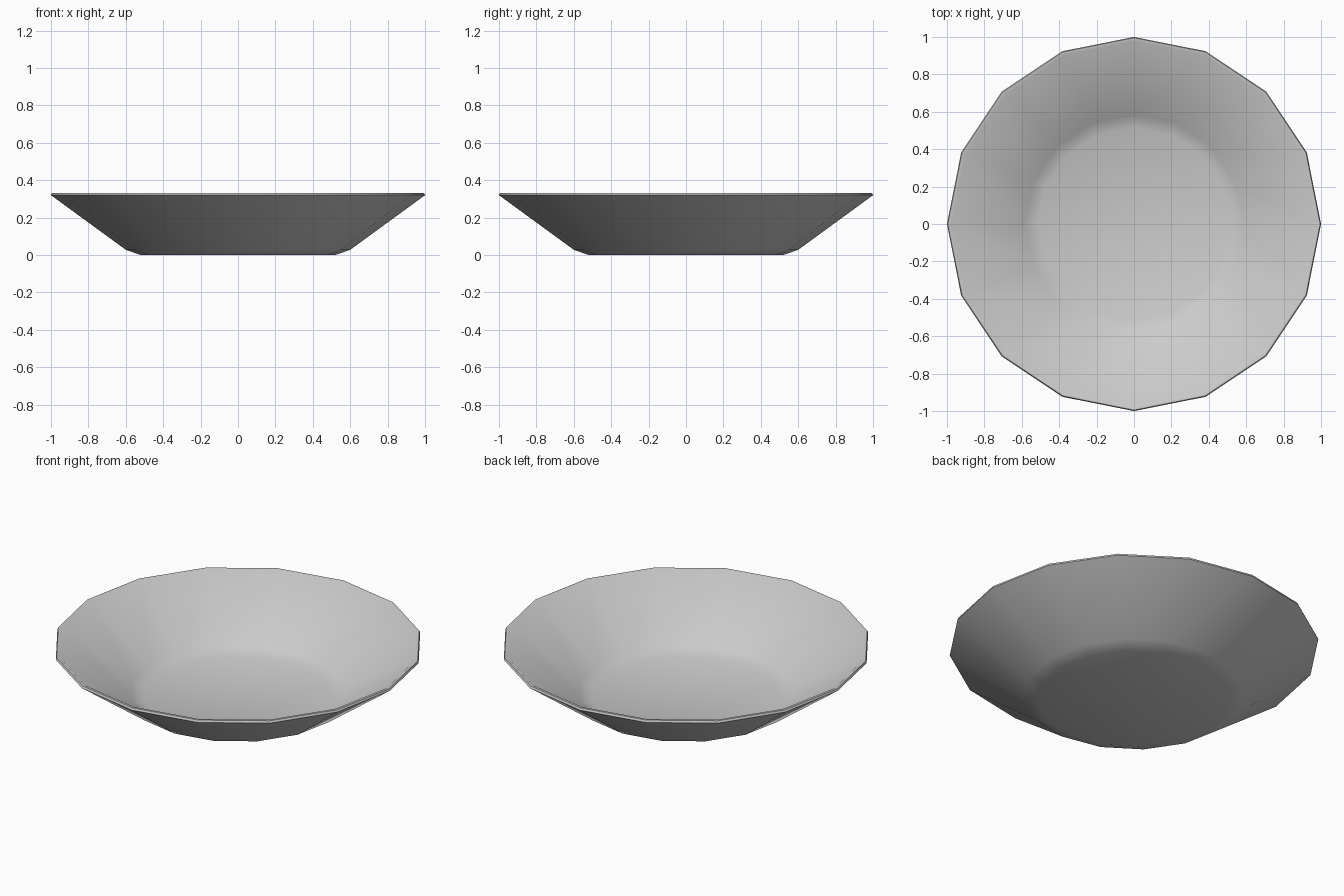
import bpy, bmesh, math

if "Cube" in bpy.data.objects:
    bpy.data.objects.remove(bpy.data.objects["Cube"])

SIDES = 16
# Bowl cross-section (radius, height): underside, outer wall, rim, inner wall, floor
profile = [(0.52, 0.0), (0.60, 0.028), (1.0, 0.32), (0.995, 0.332), (0.98, 0.332),
           (0.585, 0.046), (0.515, 0.02)]

bm = bmesh.new()
rings = []
for r, z in profile:
    rings.append([bm.verts.new((r * math.cos(2 * math.pi * i / SIDES),
                                r * math.sin(2 * math.pi * i / SIDES), z))
                  for i in range(SIDES)])

# Walls between neighbouring rings
for a, b in zip(rings, rings[1:]):
    for i in range(SIDES):
        j = (i + 1) % SIDES
        bm.faces.new((a[i], a[j], b[j], b[i]))

# Base underside and inner floor
bm.faces.new(rings[0][::-1])
bm.faces.new(rings[-1])
bmesh.ops.recalc_face_normals(bm, faces=bm.faces)

mesh = bpy.data.meshes.new("bowl")
bm.to_mesh(mesh)
bm.free()
bowl = bpy.data.objects.new("bowl", mesh)
bpy.context.collection.objects.link(bowl)

# Smooth shading around the bowl, sharp at the rim edges
bpy.context.view_layer.objects.active = bowl
bowl.select_set(True)
bpy.ops.object.shade_smooth_by_angle(angle=math.radians(60))
